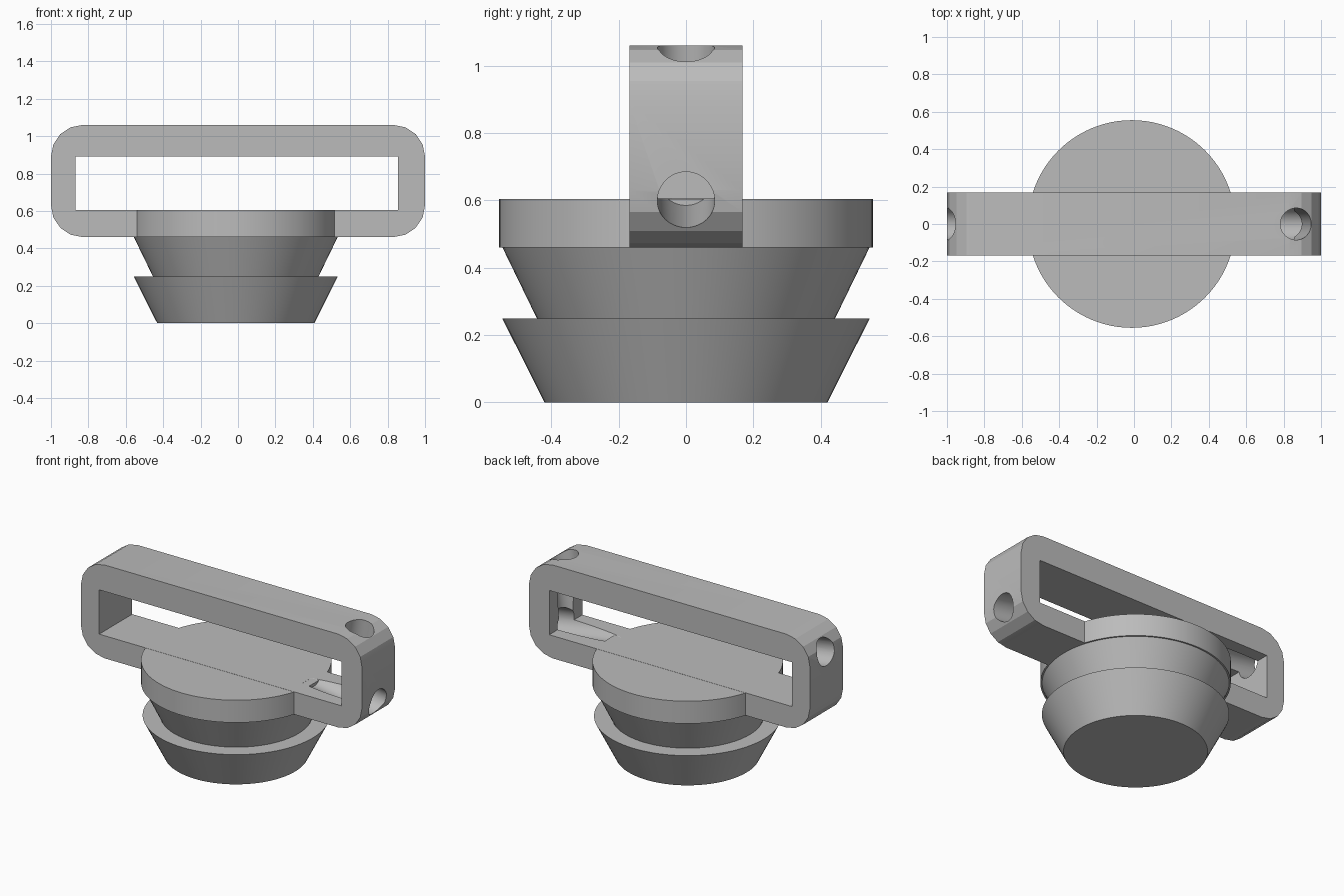
import bpy, bmesh
from math import pi, sin, cos, radians
from mathutils import Vector

cube = bpy.data.objects.get("Cube")
if cube:
    bpy.data.objects.remove(cube, do_unlink=True)

grey = bpy.data.materials.new("plain grey")
grey.use_nodes = True
grey.diffuse_color = (0.5, 0.5, 0.5, 1)
grey.node_tree.nodes["Principled BSDF"].inputs["Base Color"].default_value = grey.diffuse_color


def add_object(name, bm):
    bmesh.ops.recalc_face_normals(bm, faces=bm.faces)
    mesh = bpy.data.meshes.new(name)
    bm.to_mesh(mesh)
    bm.free()
    mesh.materials.append(grey)
    obj = bpy.data.objects.new(name, mesh)
    bpy.context.collection.objects.link(obj)
    return obj


def slab(name, outline, depth):
    """Extrude an x-z outline evenly about y = 0."""
    bm = bmesh.new()
    face = bm.faces.new([bm.verts.new((x, -depth / 2, z)) for x, z in outline])
    out = bmesh.ops.extrude_face_region(bm, geom=[face])
    moved = [v for v in out["geom"] if isinstance(v, bmesh.types.BMVert)]
    bmesh.ops.translate(bm, verts=moved, vec=(0, depth, 0))
    return add_object(name, bm)


def rounded_outline(left, right, low, high, r, steps):
    corners = [(right - r, high - r), (left + r, high - r),
               (left + r, low + r), (right - r, low + r)]
    return [(cx + r * cos(a), cz + r * sin(a))
            for i, (cx, cz) in enumerate(corners)
            for a in [(i + k / steps) * pi / 2 for k in range(steps + 1)]]


def rod(name, start, end, radius):
    """Round cutter between two points."""
    axis = Vector(end) - Vector(start)
    bm = bmesh.new()
    bmesh.ops.create_cone(bm, cap_ends=True, segments=48, radius1=radius,
                          radius2=radius, depth=axis.length)
    obj = add_object(name, bm)
    obj.rotation_euler = axis.to_track_quat('Z', 'Y').to_euler()
    obj.location = (Vector(start) + Vector(end)) / 2
    return obj


def activate(obj):
    bpy.ops.object.select_all(action='DESELECT')
    obj.select_set(True)
    bpy.context.view_layer.objects.active = obj


def cut(obj, cutter):
    cutter.hide_render = True
    activate(obj)
    mod = obj.modifiers.new("cut", 'BOOLEAN')
    mod.operation = 'DIFFERENCE'
    mod.solver = 'EXACT'
    mod.object = cutter
    bpy.context.view_layer.update()
    bpy.ops.object.modifier_apply(modifier=mod.name)
    bpy.data.objects.remove(cutter, do_unlink=True)


def shade(obj, angle):
    activate(obj)
    bpy.ops.object.shade_smooth_by_angle(angle=radians(angle))


# Rounded strap frame with a rectangular window
frame = slab("frame", rounded_outline(-1, 1, 0.46, 1.06, 0.17, 4), 0.336)
window = [(-0.87, 0.605), (0.855, 0.605), (0.855, 0.89), (-0.87, 0.89)]
cut(frame, slab("window_cutter", window, 1))

# Slightly slanted cord holes: lower right end, upper left end, top right
bore = 0.085
cut(frame, rod("lower_bore", (1.1, 0, 0.583), (0.5, 0, 0.678), bore))
cut(frame, rod("upper_bore", (-1.1, 0, 0.941), (-0.5, 0, 0.846), bore))
cut(frame, rod("top_bore", (0.885, 0, 1.16), (0.80, 0, 0.63), bore))
shade(frame, 15)

# Round plug: flat disc above two tapered tiers
profile = [(0, 0), (0.42, 0), (0.546, 0.25), (0.443, 0.25), (0.545, 0.46),
           (0.555, 0.46), (0.555, 0.604), (0, 0.604)]
bm = bmesh.new()
verts = [bm.verts.new((r, 0, z)) for r, z in profile]
edges = [bm.edges.new(pair) for pair in zip(verts, verts[1:])]
bmesh.ops.spin(bm, geom=verts + edges, cent=(0, 0, 0), axis=(0, 0, 1),
               angle=2 * pi, steps=96, use_duplicate=False)
bmesh.ops.remove_doubles(bm, verts=bm.verts, dist=0.0001)
plug = add_object("plug", bm)
plug.location.x = -0.012
shade(plug, 30)
